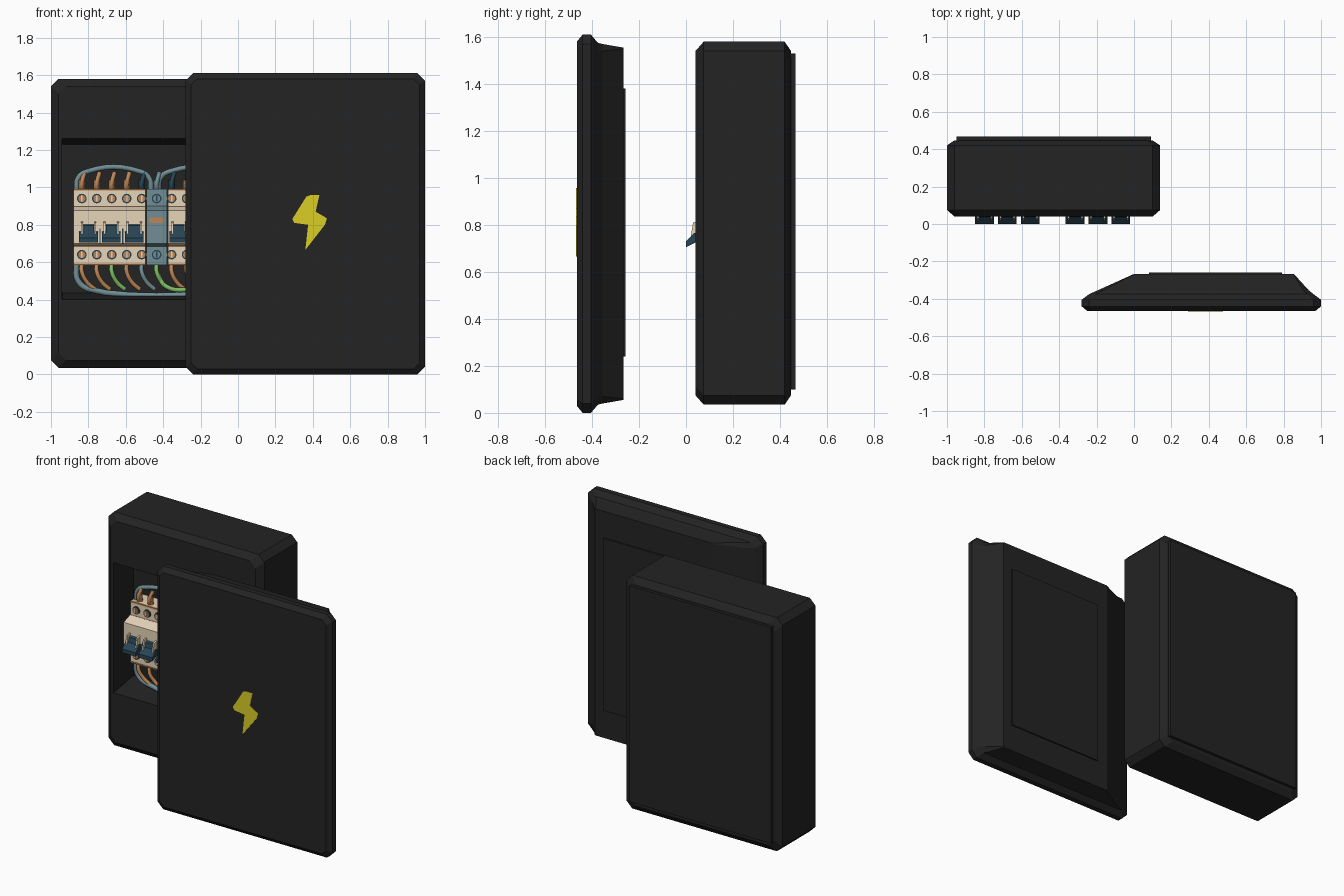
import bpy
import bmesh

default_cube = bpy.data.objects.get("Cube")
if default_cube:
    bpy.data.objects.remove(default_cube)


def material(name, *rgb):
    mat = bpy.data.materials.new(name)
    mat.use_nodes = True
    mat.diffuse_color = (*rgb, 1)
    mat.node_tree.nodes["Principled BSDF"].inputs["Base Color"].default_value = (*rgb, 1)
    return mat


CHARCOAL = material("charcoal", .017, .017, .017)
YELLOW = material("warning yellow", .7, .62, .02)
CREAM = material("cream plastic", .8, .66, .49)
GREY_BLUE = material("grey blue", .16, .27, .3)
TEAL = material("dark teal", .02, .06, .09)
COPPER = material("copper", .52, .24, .09)
GREEN = material("cable green", .2, .5, .12)


def finish(name, mat, bm):
    bmesh.ops.recalc_face_normals(bm, faces=bm.faces)
    mesh = bpy.data.meshes.new(name)
    bm.to_mesh(mesh)
    bm.free()
    mesh.materials.append(mat)
    obj = bpy.data.objects.new(name, mesh)
    bpy.context.collection.objects.link(obj)
    return obj


def loft(name, mat, bounds, layers):
    """Loft corner-cut rectangles along y; each layer is y, corner cut, side insets."""
    left, right, bottom, top = bounds
    bm = bmesh.new()
    rings = []
    for y, c, l, r, b, t in layers:
        x0, x1, z0, z1 = left + l, right - r, bottom + b, top - t
        outline = [(x0 + c, z0), (x1 - c, z0), (x1, z0 + c), (x1, z1 - c),
                   (x1 - c, z1), (x0 + c, z1), (x0, z1 - c), (x0, z0 + c)]
        rings.append([bm.verts.new((x, y, z)) for x, z in outline])
    for a, b in zip(rings, rings[1:]):
        for i in range(len(a)):
            j = (i + 1) % len(a)
            bm.faces.new((a[i], a[j], b[j], b[i]))
    bm.faces.new(rings[0])
    bm.faces.new(rings[-1])
    return finish(name, mat, bm)


def slab(name, mat, bounds, y0, y1, cut=.002):
    return loft(name, mat, bounds, [(y, cut, 0, 0, 0, 0) for y in (y0, y1)])


def extrude_x(name, mat, profile, x0, x1):
    """Extrude a y-z profile sideways."""
    bm = bmesh.new()
    face = bm.faces.new([bm.verts.new((x0, y, z)) for y, z in profile])
    moved = bmesh.ops.extrude_face_region(bm, geom=[face])["geom"]
    bmesh.ops.translate(bm, vec=(x1 - x0, 0, 0),
                        verts=[v for v in moved if isinstance(v, bmesh.types.BMVert)])
    return finish(name, mat, bm)


def wire(name, mat, points, radius):
    curve = bpy.data.curves.new(name, "CURVE")
    curve.dimensions = "3D"
    curve.bevel_depth = radius
    curve.bevel_resolution = 2
    curve.resolution_u = 6
    curve.use_fill_caps = True
    spline = curve.splines.new("BEZIER")
    spline.bezier_points.add(len(points) - 1)
    for knot, co in zip(spline.bezier_points, points):
        knot.co = co
        knot.handle_left_type = knot.handle_right_type = "AUTO"
    curve.materials.append(mat)
    bpy.context.collection.objects.link(bpy.data.objects.new(name, curve))


def disc(name, mat, x, y, z, radius, depth):
    bpy.ops.mesh.primitive_cylinder_add(vertices=14, radius=radius, depth=depth,
                                        location=(x, y, z), rotation=(1.5708, 0, 0))
    bpy.context.object.name = name
    bpy.context.object.data.materials.append(mat)


# Enclosure with a recess in its front, and a mounting plate behind
SIDE, FRONT, RECESS = .06, .04, .25
edge = .04
loft("enclosure", CHARCOAL, (-1, .14, .035, 1.58), [
    (RECESS, .002, SIDE, SIDE, .4, .35),
    (FRONT, .002, SIDE, SIDE, .365, .32),
    (FRONT, edge, edge, edge, edge, edge),
    (FRONT + .035, edge, 0, 0, 0, 0),
    (.42, edge, 0, 0, 0, 0),
    (.447, edge, edge, edge, edge, edge)])
slab("mounting_plate", CHARCOAL, (-.95, .09, .1, 1.53), .43, .467)

# Detached cover: chamfered front plate with a lopsided tapered back
lip = .03
loft("cover", CHARCOAL, (-.28, 1, 0, 1.61), [
    (-.465, lip, lip, lip, lip, lip),
    (-.44, edge, 0, 0, 0, 0),
    (-.405, edge, 0, 0, 0, 0),
    (-.375, lip, edge, edge, .035, .035),
    (-.355, lip, .085, .065, edge, edge),
    (-.267, .005, .28, .145, .055, .055)])
slab("cover_back_panel", CHARCOAL, (.08, .79, .24, 1.38), -.27, -.258)

# Lightning bolt plate on the cover
bolt = [(.365, .95), (.385, .958), (.435, .958), (.415, .87), (.475, .835),
        (.465, .8), (.36, .665), (.375, .8), (.3, .81), (.29, .83)]
bm = bmesh.new()
plate = bm.faces.new([bm.verts.new((x, -.464, z)) for x, z in bolt])
lifted = bmesh.ops.extrude_face_region(bm, geom=[plate])["geom"]
bmesh.ops.translate(bm, vec=(0, -.004, 0),
                    verts=[v for v in lifted if isinstance(v, bmesh.types.BMVert)])
finish("warning_bolt", YELLOW, bm)

# Breaker bank: stepped bodies around a grey-blue centre module
MID, PITCH, TERMINAL, NOSE = -.435, .08, .13, .06
step = [(RECESS, .585), (TERMINAL, .585), (TERMINAL, .685), (NOSE, .7),
        (NOSE, .875), (TERMINAL, .9), (TERMINAL, .99), (RECESS, .99)]
extrude_x("center_module", GREY_BLUE, step, MID - .055, MID + .055)
slab("center_slot", COPPER, (MID - .04, MID + .04, .81, .84), NOSE + .01, NOSE - .005, .01)

# Toggle levers and their cream arms
grip = [(0, .705), (NOSE, .735), (NOSE, .765), (.035, .765), (0, .73)]
stem = [(.035, .755), (NOSE + .01, .755), (NOSE + .01, .805), (.045, .795)]
arm = [(.02, .75), (NOSE + .01, .74), (NOSE + .01, .82), (.03, .81)]

for side, label in ((-1, "right"), (1, "left")):
    near, far = MID + side * .06, MID + side * .445
    extrude_x(f"{label}_breaker_body", CREAM, step, near, far)
    lo, hi = min(near, far), max(near, far)
    for z in (.588, .685, .895, .987):
        slab(f"{label}_trim", COPPER, (lo, hi, z - .004, z + .004), TERMINAL + .01,
             TERMINAL - .004, .001)
    for i in range(3):
        x = MID + side * (.12 + .122 * i)
        extrude_x(f"{label}_toggle_grip", TEAL, grip, x - .05, x + .05)
        extrude_x(f"{label}_toggle_stem", TEAL, stem, x - .03, x + .03)
        for offset in (-.036, .036):
            extrude_x(f"{label}_toggle_arm", CREAM, arm, x + offset - .005, x + offset + .005)
        if i:
            gap = x - side * PITCH * .76
            slab(f"{label}_breaker_gap", TEAL, (gap - .003, gap + .003, .7, .78),
                 NOSE + .01, NOSE - .003, .001)

# Terminal screws with wire ends above and below
DEPTH = .17
for k in range(-5, 6):
    x = MID + PITCH * k
    for z in (.94, .64):
        disc("terminal_rim", TEAL, x, TERMINAL, z, .026, .012)
        disc("terminal_screw", COPPER if k else GREY_BLUE, x, TERMINAL - .005, z, .019, .012)
        slab("screw_slot", CREAM if k else TEAL, (x - .004, x + .004, z - .016, z + .016),
             TERMINAL, TERMINAL - .014, .001)
    upper = TEAL if k in (-1, 1) else GREY_BLUE if k == 0 else COPPER
    wire("upper_wire", upper, [(x, DEPTH, .97), (x, DEPTH - .02, 1.02),
                               (x + .015, DEPTH, 1.08)], .012)
    wire("upper_ferrule", upper, [(x, DEPTH, .97), (x, DEPTH - .01, 1.04)], .018)
    lower = GREEN if k in (-3, 0, 3) else GREY_BLUE if k in (-1, 4) else COPPER
    wire("lower_wire", lower, [(x, DEPTH, .6), (x, DEPTH - .02, .55),
                               (x + .03, DEPTH - .01, .49), (x + .07, DEPTH, .455)], .012)

# Looping supply cables
END = .43
for a, b in ((MID - END, MID - .03), (MID + .01, MID + END)):
    wire("upper_cable", GREY_BLUE, [(a, DEPTH, .98), (a + .01, DEPTH, 1.05), (a + .06, DEPTH, 1.085),
                                    (b - .06, DEPTH, 1.085), (b - .01, DEPTH, 1.05),
                                    (b, DEPTH, .98)], .014)
a, b = MID - END, MID + END
wire("lower_cable", GREY_BLUE, [(a, DEPTH, .59), (a + .01, DEPTH, .5), (a + .07, DEPTH, .455),
                                (b - .07, DEPTH, .455), (b - .01, DEPTH, .5),
                                (b, DEPTH, .59)], .016)
wire("green_cable", GREEN, [(MID, DEPTH, .55), (MID + .05, DEPTH - .02, .47),
                            (MID + .2, DEPTH - .02, .455), (MID + .33, DEPTH, .47)], .013)
